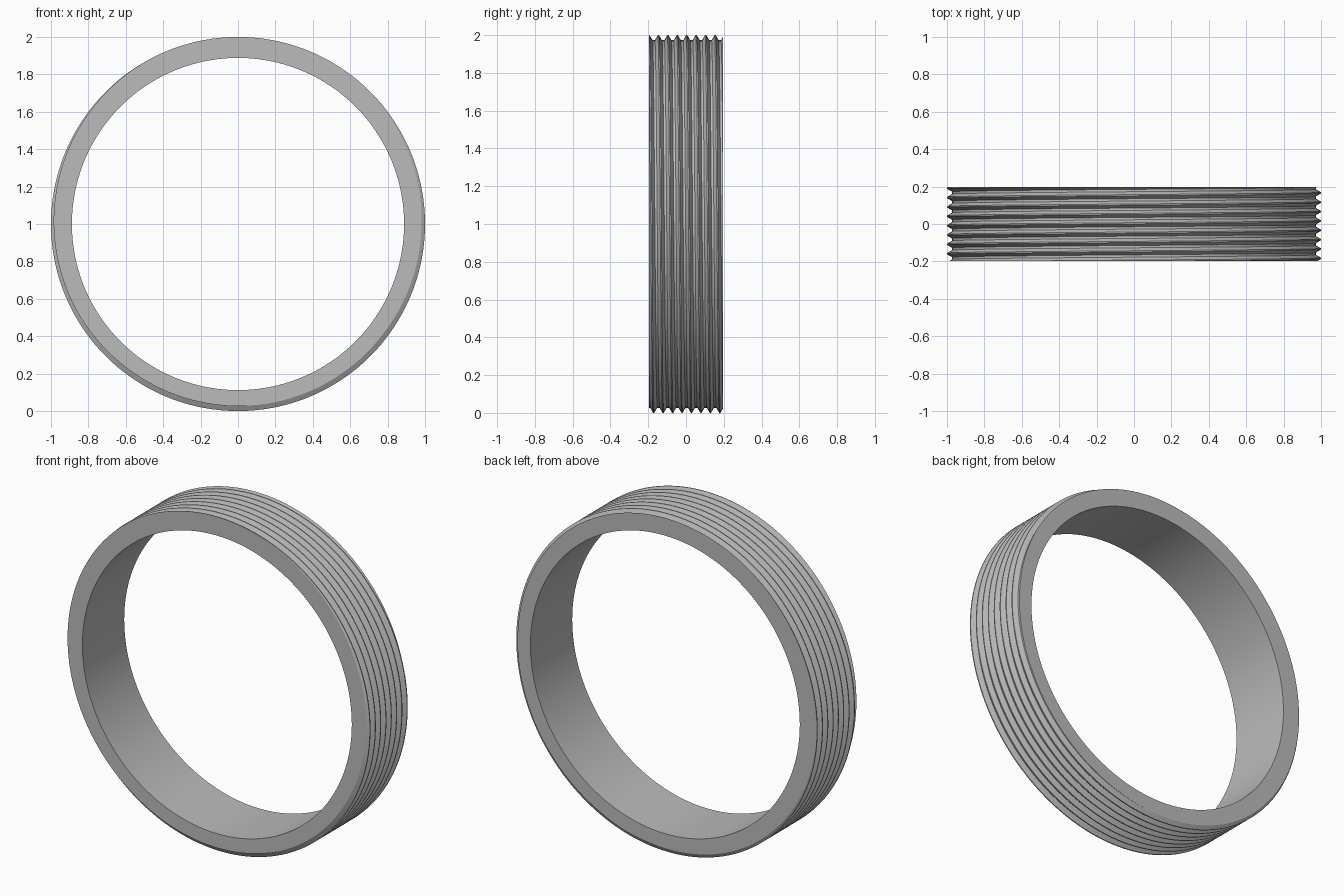
import bpy, bmesh
from math import sin, cos, pi, floor

cube = bpy.data.objects.get("Cube")
if cube:
    bpy.data.objects.remove(cube)

STEPS = 180
HALF = 0.197       # half the ring's width
BORE = 0.888       # inner radius
CREST = 1.0        # outer radius of the thread
PITCH = 0.05
DEPTH = 0.027
CREST_FLAT = PITCH / 16    # half width of the flat crest
ROOT_START = PITCH * 3 / 8  # distance from crest centre to flat root
START = 0.004      # crest position at the top of the ring


def thread_radius(y, crest_y):
    """Radius of the thread profile at y, with a crest centred on crest_y."""
    turns = (y - crest_y) / PITCH
    away = abs(turns - floor(turns + 0.5)) * PITCH
    slope = (away - CREST_FLAT) / (ROOT_START - CREST_FLAT)
    return CREST - DEPTH * min(1, max(0, slope))


def section(turn):
    """Closed cross-section as (radius, y), cut flat at both ends."""
    crest_y = START + PITCH * turn
    points = [(BORE, -HALF)]
    for k in range(-7, 7):
        for offset in (-ROOT_START, -CREST_FLAT, CREST_FLAT, ROOT_START):
            y = crest_y + k * PITCH + offset
            y = max(-HALF, min(HALF, y))
            points.append((thread_radius(y, crest_y), y))
    points.append((BORE, HALF))
    return points


# Threaded ring: sweep the section once around, advancing one pitch
bm = bmesh.new()
rings = []
for i in range(STEPS + 1):
    a = 2 * pi * i / STEPS
    rings.append([bm.verts.new((r * sin(a), y, 1 + r * cos(a)))
                  for r, y in section(i / STEPS)])
for a, b in zip(rings, rings[1:]):
    for j in range(len(a)):
        k = (j + 1) % len(a)
        bm.faces.new((a[j], a[k], b[k], b[j]))
bmesh.ops.remove_doubles(bm, verts=bm.verts, dist=0.00002)
bmesh.ops.recalc_face_normals(bm, faces=bm.faces)

mesh = bpy.data.meshes.new("threaded_ring")
bm.to_mesh(mesh)
bm.free()
ring = bpy.data.objects.new("threaded_ring", mesh)
bpy.context.collection.objects.link(ring)

# Plain grey
grey = bpy.data.materials.new("grey")
grey.use_nodes = True
colour = (0.5, 0.5, 0.5, 1)
grey.diffuse_color = colour
grey.node_tree.nodes["Principled BSDF"].inputs["Base Color"].default_value = colour
mesh.materials.append(grey)

# Smooth around the ring, sharp along thread edges and rims
bpy.ops.object.select_all(action="DESELECT")
ring.select_set(True)
bpy.context.view_layer.objects.active = ring
bpy.ops.object.shade_smooth_by_angle(angle=pi / 6)
